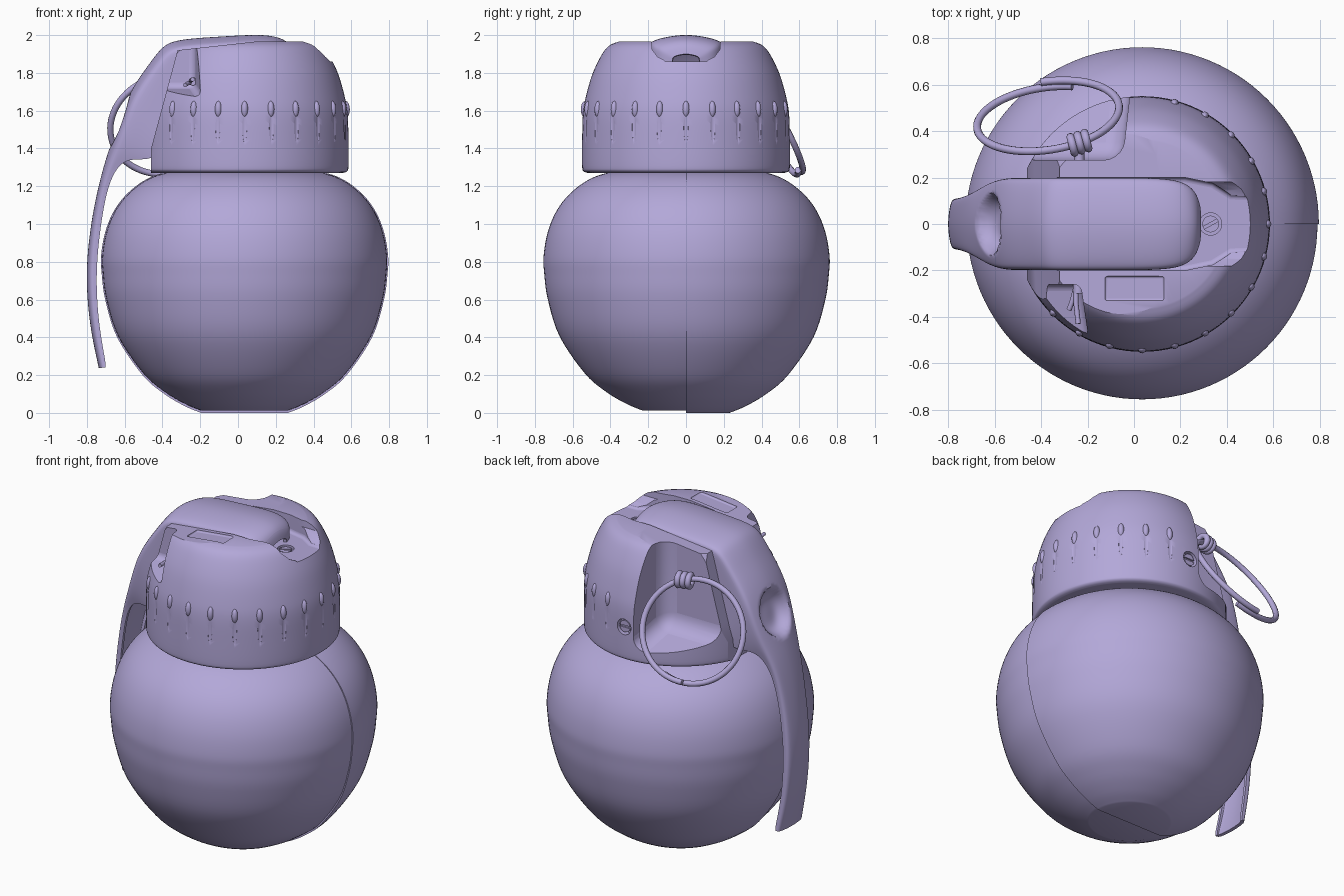
import bpy, bmesh, math
from mathutils import Vector, Matrix

if "Cube" in bpy.data.objects:
    bpy.data.objects.remove(bpy.data.objects["Cube"])

CX = 0.035  # axis of the round parts
mat = bpy.data.materials.new("lavender")
mat.diffuse_color = (0.45, 0.39, 0.69, 1)
mat.use_nodes = True
mat.node_tree.nodes["Principled BSDF"].inputs["Base Color"].default_value = mat.diffuse_color


def finish(bm, name, angle=35):
    bmesh.ops.recalc_face_normals(bm, faces=bm.faces)
    me = bpy.data.meshes.new(name)
    bm.to_mesh(me)
    bm.free()
    ob = bpy.data.objects.new(name, me)
    bpy.context.collection.objects.link(ob)
    me.materials.append(mat)
    smooth(ob, angle)
    return ob


def activate(ob):
    bpy.ops.object.select_all(action='DESELECT')
    ob.select_set(True)
    bpy.context.view_layer.objects.active = ob


def smooth(ob, angle=35):
    activate(ob)
    bpy.ops.object.shade_smooth_by_angle(angle=math.radians(angle))


def apply_mod(ob, kind, **props):
    m = ob.modifiers.new(kind, kind)
    for k, v in props.items():
        setattr(m, k, v)
    activate(ob)
    bpy.ops.object.modifier_apply(modifier=m.name)


def cut(ob, cutter, bevel=0):
    if bevel:
        apply_mod(cutter, 'BEVEL', width=bevel, segments=5, limit_method='ANGLE')
    apply_mod(ob, 'BOOLEAN', operation='DIFFERENCE', solver='EXACT', object=cutter)
    bpy.data.objects.remove(cutter)


def spline(pts, n=5):
    """Catmull-Rom smoothing of a profile."""
    p = [Vector(q) for q in pts]
    p = [p[0]] + p + [p[-1]]
    out = []
    for a, b, c, d in zip(p, p[1:], p[2:], p[3:]):
        for i in range(n):
            t = i / n
            out.append(0.5 * (2 * b + (c - a) * t + (2 * a - 5 * b + 4 * c - d) * t * t
                              + (3 * b - a - 3 * c + d) * t ** 3))
    return out + [p[-1]]


def revolve(name, profile, start=0, sweep=360, steps=96):
    bm = bmesh.new()
    c, s = math.cos(math.radians(start)), math.sin(math.radians(start))
    vs = [bm.verts.new((CX + r * c, r * s, z)) for r, z in profile]
    es = [bm.edges.new(e) for e in zip(vs, vs[1:])]
    bmesh.ops.spin(bm, geom=vs + es, cent=(CX, 0, 0), axis=(0, 0, 1),
                   angle=math.radians(sweep), steps=steps)
    bmesh.ops.remove_doubles(bm, verts=bm.verts, dist=1e-5)
    bmesh.ops.holes_fill(bm, edges=[e for e in bm.edges if e.is_boundary])
    return finish(bm, name)


def prism(name, pts, offset):
    """Closed prism from a 3D polygon moved by an offset."""
    bm = bmesh.new()
    f = bm.faces.new([bm.verts.new(p) for p in pts])
    r = bmesh.ops.extrude_face_region(bm, geom=[f], use_keep_orig=True)
    bmesh.ops.translate(bm, vec=offset, verts=[v for v in r["geom"] if isinstance(v, bmesh.types.BMVert)])
    return finish(bm, name)


def cylinder(name, loc, radius, depth, rot=(0, 0, 0)):
    bpy.ops.mesh.primitive_cylinder_add(vertices=32, radius=radius, depth=depth, location=loc, rotation=rot)
    ob = bpy.context.object
    ob.name = name
    ob.data.materials.append(mat)
    smooth(ob)
    return ob


def tube(name, pts, radius):
    cu = bpy.data.curves.new(name, 'CURVE')
    cu.dimensions = '3D'
    cu.bevel_depth, cu.bevel_resolution, cu.use_fill_caps = radius, 3, True
    sp = cu.splines.new('POLY')
    sp.points.add(len(pts) - 1)
    for p, q in zip(sp.points, pts):
        p.co = (*q, 1)
    ob = bpy.data.objects.new(name, cu)
    bpy.context.collection.objects.link(ob)
    activate(ob)
    bpy.ops.object.convert(target='MESH')
    ob = bpy.context.object
    ob.data.materials.clear()
    ob.data.materials.append(mat)
    smooth(ob, 45)


def beads(name, radius, z, size):
    """Ellipsoids every 15 degrees round the cap, leaving the lever side free."""
    bm = bmesh.new()
    for a in range(-135, 76, 15):
        m = Matrix.Rotation(math.radians(a), 4, 'Z') @ Matrix.Translation((radius, 0, z)) @ Matrix.Diagonal((*size, 1))
        bmesh.ops.create_uvsphere(bm, u_segments=12, v_segments=10, radius=1, matrix=Matrix.Translation((CX, 0, 0)) @ m)
    return finish(bm, name, 60)


# Round body in two half shells, the front one slightly smaller
body = spline([(0.23, 0), (0.315, 0.035), (0.425, 0.1), (0.54, 0.2), (0.675, 0.4), (0.738, 0.6), (0.757, 0.74),
               (0.76, 0.83), (0.74, 0.95), (0.697, 1.06), (0.632, 1.15), (0.54, 1.225), (0.44, 1.268), (0.3, 1.29)])
body = [(0, 0)] + [tuple(p) for p in body] + [(0, 1.29)]
revolve("body_back", body, 0, 180, 56)
revolve("body_front", [(r * 0.992, 0.8 + (z - 0.8) * (0.985 if z < 0.8 else 0.995)) for r, z in body], 180, 180, 56)

# Cap
cap = spline([(0.52, 1.27), (0.543, 1.28), (0.55, 1.31), (0.55, 1.45), (0.546, 1.58), (0.531, 1.67),
              (0.497, 1.79), (0.45, 1.89), (0.41, 1.942), (0.36, 1.965)], 4)
cap = revolve("cap", [(0, 1.27)] + [tuple(p) for p in cap] + [(0, 1.97)])
# flat lever side and tilted top
side = [(-0.46, 1.1), (-0.46, 1.4), (-0.32, 1.92), (0.15, 1.972), (0.15, 2.2), (-0.9, 2.2), (-0.9, 1.1)]
cut(cap, prism("side_cut", [(x, -1, z) for x, z in side], (0, 2, 0)))
# lever channel with a flared notch at its end
half = [(-0.8, 0.2), (0.22, 0.2), (0.34, 0.175), (0.42, 0.125), (0.7, 0.115)]
plan = half + [(x, -y) for x, y in reversed(half)]
cut(cap, prism("channel_cut", [(x, y, 1.86) for x, y in plan], (0, 0, 0.4)), 0.02)
flare = [(-0.1, 1.86), (-0.15, 1.885), (-0.18, 1.925), (-0.19, 2.2)]
flare += [(-y, z) for y, z in reversed(flare)]
cut(cap, prism("flare_cut", [(0.2, y, z) for y, z in flare], (0.6, 0, 0)))
# pockets for the pin, back and front
cut(cap, prism("back_pocket", [(-0.8, 0.275, 1.43), (-0.05, 0.275, 1.43), (0.01, 0.8, 1.27), (-0.8, 0.8, 1.27)],
               (0, 0, 1)), 0.08)
cut(cap, prism("front_pocket", [(-0.8, -0.26, 1.72), (-0.23, -0.26, 1.72), (-0.15, -0.8, 1.6), (-0.8, -0.8, 1.6)],
               (0, 0, 0.7)), 0.03)
# shallow label recess
recess = [(-0.125, -0.33), (0.13, -0.33), (0.13, -0.225), (-0.125, -0.225)]
cut(cap, prism("label_recess", [(x, y, 1.945 + 0.1106 * x) for x, y in recess], (0, 0, 0.1)), 0.01)
cut(cap, beads("groove_cut", 0.551, 1.53, (0.006, 0.014, 0.1)))

# Screws in drilled holes, one in the channel and one on the back
for name, loc, rot in (("top_screw", (0.33, 0, 1.86), (0, 0, 0)),
                       ("back_screw", (0.045, 0.55, 1.48), (-math.pi / 2, 0, 0))):
    cut(cap, cylinder("hole", loc, 0.048, 0.08, rot))
    m = cylinder(name, loc, 0.036, 0.05, rot)
    m.location -= Vector((0, 0, 0.03)) if rot[0] == 0 else Vector((0, 0.035, 0))
    bpy.ops.mesh.primitive_cube_add(size=1, location=m.location, rotation=(rot[0], 0, 0.5 if rot[0] == 0 else 0))
    slot = bpy.context.object
    slot.location += Vector((0, 0, 0.025)) if rot[0] == 0 else Vector((0, 0.025, 0))
    slot.scale = (0.2, 0.012, 0.02)
    bpy.context.view_layer.update()
    cut(m, slot)
    smooth(m)
smooth(cap, 32)
beads("grip_beads", 0.535, 1.607, (0.022, 0.019, 0.044))

# Lever: channel strip lofted along (outer x, z, flange end x, z, half width)
stations = [(0.28, 1.90, 0.275, 1.85, 0.07), (0.268, 1.955, 0.262, 1.85, 0.125), (0.22, 1.985, 0.22, 1.85, 0.172),
            (0.12, 2.002, 0.12, 1.87, 0.19), (-0.1, 1.988, -0.1, 1.87, 0.19), (-0.34, 1.973, -0.31, 1.87, 0.19),
            (-0.405, 1.93, -0.33, 1.80, 0.19), (-0.47, 1.84, -0.38, 1.66, 0.19), (-0.535, 1.75, -0.40, 1.52, 0.19),
            (-0.59, 1.65, -0.42, 1.41, 0.19), (-0.645, 1.5, -0.45, 1.33, 0.178), (-0.683, 1.38, -0.60, 1.36, 0.155),
            (-0.72, 1.25, -0.68, 1.24, 0.122), (-0.765, 1.05, -0.72, 1.05, 0.105), (-0.797, 0.8, -0.75, 0.8, 0.1),
            (-0.792, 0.6, -0.748, 0.6, 0.1), (-0.77, 0.42, -0.73, 0.42, 0.1), (-0.73, 0.24, -0.695, 0.24, 0.11)]
bm = bmesh.new()
rows = []
for x, z, fx, fz, w in stations:
    out, end = Vector((x, 0, z)), Vector((fx, 0, fz))
    length = (end - out).length
    c = min(0.4 * length, 0.045)
    sec = [(1, length), (1, (length + c) / 2), (1, c + 0.005), (0.93, c * 0.8), (0.6, c * 0.36), (0, 0)]
    sec = [(-t, d) for t, d in sec] + sec[-2::-1]
    rows.append([bm.verts.new(out + (end - out) * (d / length) + Vector((0, t * w, 0))) for t, d in sec])
for a, b in zip(rows, rows[1:]):
    for i in range(len(a) - 1):
        bm.faces.new((a[i], a[i + 1], b[i + 1], b[i]))
lever = finish(bm, "lever")
apply_mod(lever, 'SUBSURF', levels=3)
# finger dish pressed into the lever bend
for v in lever.data.vertices:
    q = (v.co.y / 0.135) ** 2 + ((v.co.z - 1.54) / 0.14) ** 2
    if q < 1 and v.co.x < -0.5:
        v.co += Vector((0.93, 0, -0.36)) * 0.08 * (1 - q * q)
apply_mod(lever, 'SOLIDIFY', thickness=0.018, offset=0)
smooth(lever, 50)

# Pull ring: wire coil with overlapping ends
mid, u, v = Vector((-0.37, 0.46, 1.53)), Vector((0.31, 0.05, 0)), Vector((0.03, -0.14, 0.265))
side_dir = u.cross(v).normalized()
tube("pull_ring", [mid + (u * math.cos(a) + v * math.sin(a)) * 0.985 + side_dir * 0.03 * (k / 80 - 0.5)
                   for k in range(81) for a in [math.radians(-90 + 385 * k / 80)]], 0.017)

# Pin with wire loops on the ring and split ends in front
tube("pin", [(-0.24, -0.3, 1.755), (-0.235, 0.36, 1.755)], 0.022)
tube("pin_end_a", [(-0.25, -0.25, 1.755), (-0.25, -0.34, 1.76), (-0.24, -0.43, 1.765)], 0.011)
tube("pin_end_b", [(-0.245, -0.25, 1.75), (-0.265, -0.33, 1.745), (-0.28, -0.37, 1.735)], 0.011)
for i, dx in enumerate((-0.03, 0, 0.03)):
    bpy.ops.mesh.primitive_torus_add(major_radius=0.034, minor_radius=0.018, major_segments=24, minor_segments=10,
                                     location=(-0.235 + dx, 0.35 + dx * 0.3, 1.772), rotation=(0, math.pi / 2, 0.25))
    loop = bpy.context.object
    loop.name = f"pin_loop_{i}"
    loop.data.materials.append(mat)
    smooth(loop, 60)
